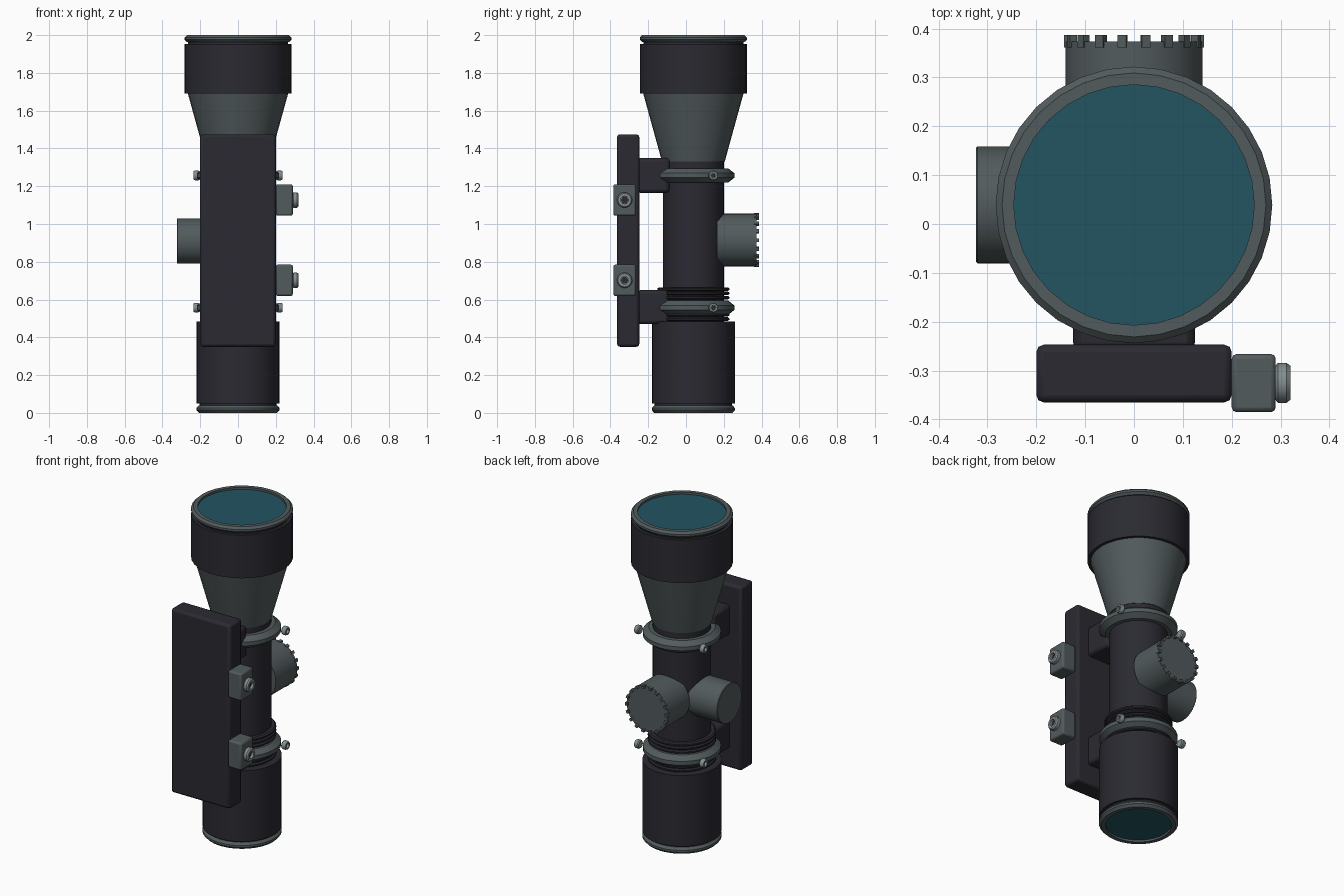
import bpy, bmesh, math
from mathutils import Matrix, Vector

if "Cube" in bpy.data.objects:
    bpy.data.objects.remove(bpy.data.objects["Cube"], do_unlink=True)

AXIS_Y = 0.039


def material(name, rgb):
    m = bpy.data.materials.new(name)
    m.use_nodes = True
    m.diffuse_color = (*rgb, 1)
    bsdf = next(n for n in m.node_tree.nodes if n.type == 'BSDF_PRINCIPLED')
    bsdf.inputs["Base Color"].default_value = (*rgb, 1)
    return m


BLACK = material("matte black", (0.023, 0.023, 0.031))
GREY = material("gunmetal grey", (0.085, 0.105, 0.11))
STEEL = material("screw steel", (0.23, 0.27, 0.275))
GLASS = material("teal glass", (0.016, 0.09, 0.12))


def finish(name, bm, mat, matrix=Matrix(), bevel=0):
    bmesh.ops.recalc_face_normals(bm, faces=bm.faces)
    mesh = bpy.data.meshes.new(name)
    bm.to_mesh(mesh)
    bm.free()
    mesh.transform(matrix)
    mesh.materials.append(mat)
    ob = bpy.data.objects.new(name, mesh)
    bpy.context.collection.objects.link(ob)
    bpy.ops.object.select_all(action='DESELECT')
    ob.select_set(True)
    bpy.context.view_layer.objects.active = ob
    bpy.ops.object.shade_smooth_by_angle(angle=math.radians(30))
    if bevel:
        mod = ob.modifiers.new("Bevel", 'BEVEL')
        mod.width, mod.segments = bevel, 2
    return ob


# Revolve (radius, height) pairs; radius 0 closes an end, closed joins a ring section
def lathe(name, profile, mat, matrix=None, segs=32, closed=False):
    bm = bmesh.new()
    rows = []
    for r, h in profile:
        if r == 0:
            rows.append([bm.verts.new((0, 0, h))] * segs)
        else:
            rows.append([bm.verts.new((r * math.cos(a), r * math.sin(a), h))
                         for a in (2 * math.pi * i / segs for i in range(segs))])
    pairs = list(zip(rows, rows[1:])) + ([(rows[-1], rows[0])] if closed else [])
    for a, b in pairs:
        for i in range(segs):
            j = (i + 1) % segs
            bm.faces.new(list(dict.fromkeys((a[i], a[j], b[j], b[i]))))
    return finish(name, bm, mat, matrix or Matrix.Translation((0, AXIS_Y, 0)))


def drum(name, r, z0, z1, mat):
    return lathe(name, [(0, z0), (r, z0), (r, z1), (0, z1)], mat)


def box(name, lo, hi, mat, bevel=0.01):
    lo, hi = Vector(lo), Vector(hi)
    bm = bmesh.new()
    bmesh.ops.create_cube(bm, size=1)
    size = hi - lo
    m = Matrix.Translation((lo + hi) / 2) @ Matrix.Diagonal((*size, 1))
    return finish(name, bm, mat, m, bevel)


def along(direction, origin):
    return Matrix.Translation(origin) @ Vector(direction).to_track_quat('Z', 'Y').to_matrix().to_4x4()


# Socket-head screw pointing outwards
def screw(name, origin, direction, r, depth):
    m = along(direction, origin)
    lathe(name, [(0, 0), (r * 0.8, 0), (r, depth * 0.2), (r, depth * 0.75), (r * 0.85, depth),
                 (r * 0.5, depth), (r * 0.5, depth * 0.5), (0, depth * 0.5)], STEEL, m, 16)
    lathe(name + "_socket", [(0, depth * 0.52), (r * 0.49, depth * 0.52)], BLACK, m, 6)


# Main tube, eyepiece and objective bell
drum("main_tube", 0.162, 0.45, 1.34, BLACK)
drum("eyepiece", 0.22, 0.05, 0.483, BLACK)
lathe("objective_cone", [(0, 1.33), (0.166, 1.33), (0.268, 1.7), (0, 1.7)], GREY)
drum("objective_bell", 0.283, 1.69, 1.953, BLACK)


# Rims with glass inside each end
def rim(name, r, inner, z0, z1):
    mid = (z0 + z1) / 2
    lathe(name, [(inner, z0), (r - 0.013, z0), (r, mid - 0.006), (r, mid + 0.006),
                 (r - 0.013, z1), (inner, z1)], GREY, closed=True)


rim("objective_rim", 0.283, 0.246, 1.963, 2.0)
rim("eyepiece_rim", 0.22, 0.183, 0, 0.04)
drum("objective_neck", 0.265, 1.95, 1.97, BLACK)
drum("eyepiece_neck", 0.205, 0.035, 0.055, BLACK)
drum("objective_glass", 0.248, 1.955, 1.988, GLASS)
drum("eyepiece_glass", 0.185, 0.012, 0.04, GLASS)

# Focus thread ridges
for i, z in enumerate((0.497, 0.52, 0.61, 0.633, 0.655)):
    lathe(f"thread_ridge_{i}", [(0.155, z - 0.01), (0.182, z - 0.01), (0.19, z - 0.004),
                                (0.19, z + 0.004), (0.182, z + 0.01), (0.155, z + 0.01)],
          BLACK, closed=True)

# Clamp rings, their screws, and the posts joining them to the rail
for name, z, post_lo, post_hi in (("lower", 0.557, 0.47, 0.65), ("upper", 1.257, 1.165, 1.35)):
    lathe(name + "_clamp_ring", [(0.155, z - 0.037), (0.185, z - 0.037), (0.217, z - 0.012),
                                 (0.217, z + 0.012), (0.185, z + 0.037), (0.155, z + 0.037)],
          GREY, closed=True)
    for side, label in ((1, "left"), (-1, "right")):
        screw(f"{name}_{label}_ring_screw", (side * 0.205, 0.145, z), (side, 0, 0), 0.026, 0.03)
    box(name + "_mount_post", (-0.125, -0.26, post_lo), (0.125, -0.087, post_hi), BLACK, 0.018)

# Mounting rail with clamp blocks
box("mounting_rail", (-0.2, -0.365, 0.35), (0.2, -0.247, 1.475), BLACK, 0.015)
for name, z in (("lower", 0.702), ("upper", 1.127)):
    box(name + "_clamp_block", (0.2, -0.385, z - 0.083), (0.29, -0.266, z + 0.083), GREY)
    screw(name + "_block_screw", (0.288, -0.325, z), (1, 0, 0), 0.041, 0.032)

# Side turret
lathe("side_turret", [(0, 0), (0.12, 0), (0.12, 0.2), (0.117, 0.203), (0, 0.203)], GREY,
      along((-1, 0, 0), (-0.12, AXIS_Y, 0.91)))

# Rear turret with grip teeth round its rim
turret = along((0, 1, 0), (0, 0.165, 0.915))
lathe("rear_turret", [(0, 0), (0.14, 0), (0.14, 0.208), (0, 0.208)], GREY, turret)
bm = bmesh.new()
for i in range(18):
    m = (Matrix.Rotation(math.radians(i * 20), 4, 'Z') @ Matrix.Translation((0.135, 0, 0.209))
         @ Matrix.Diagonal((0.016, 0.018, 0.026, 1)))
    bmesh.ops.create_cube(bm, size=1, matrix=m)
finish("rear_turret_teeth", bm, GREY, turret)
